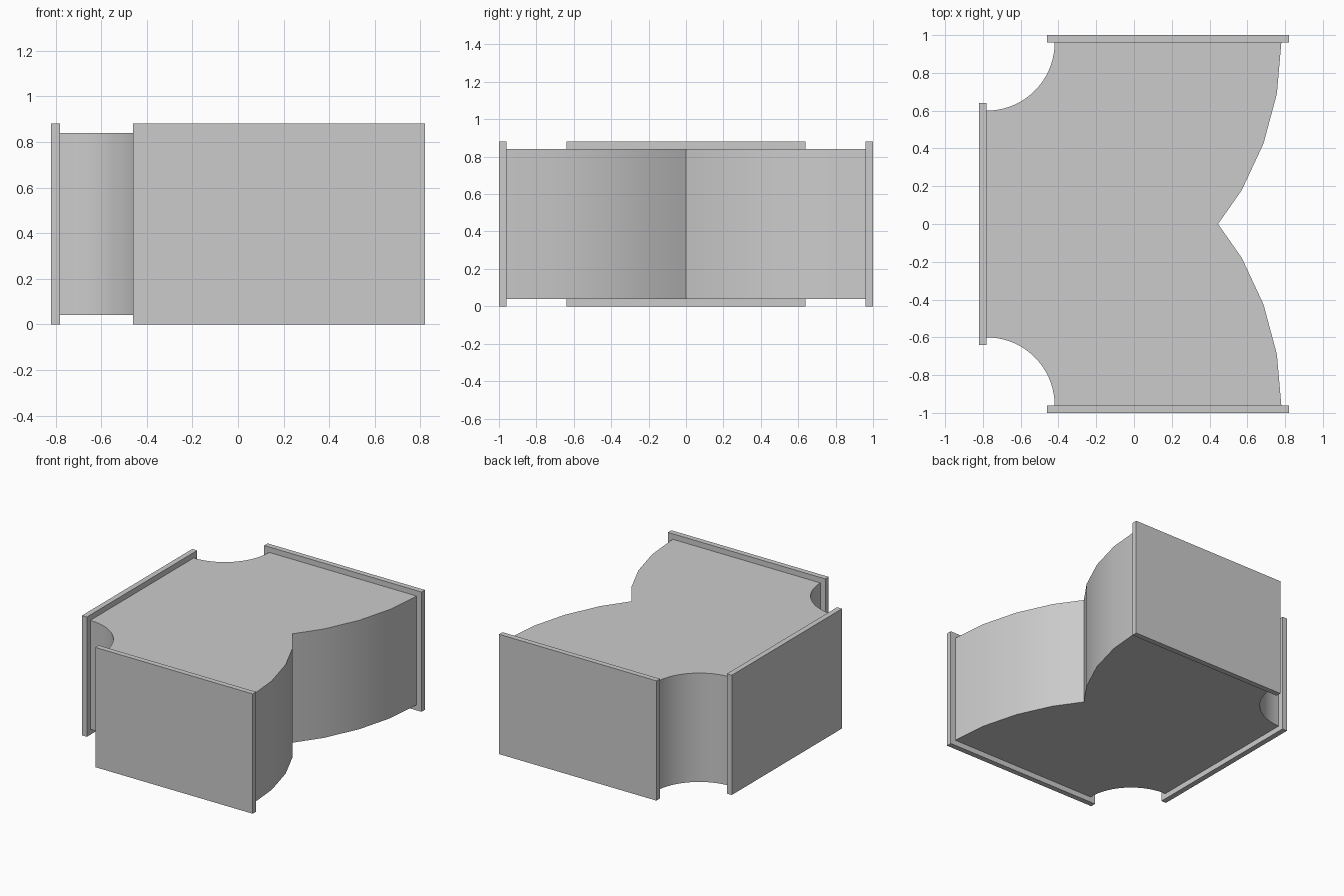
import bpy, bmesh
from math import cos, sin, radians
from mathutils import Vector

cube = bpy.data.objects.get("Cube")
if cube:
    bpy.data.objects.remove(cube, do_unlink=True)

metal = bpy.data.materials.new("plain_grey")
metal.use_nodes = True
grey = (0.6, 0.6, 0.6, 1)
metal.diffuse_color = grey
metal.node_tree.nodes["Principled BSDF"].inputs["Base Color"].default_value = grey

# Shared dimensions of the duct tee
SIDE_X, END_Y = 0.78, 0.96
INNER_R, OUTER_R = 0.36, 1.56
LIP, HEIGHT = 0.04, 0.88


def finish(name, bm):
    bmesh.ops.recalc_face_normals(bm, faces=bm.faces)
    mesh = bpy.data.meshes.new(name)
    bm.to_mesh(mesh)
    bm.free()
    mesh.materials.append(metal)
    obj = bpy.data.objects.new(name, mesh)
    bpy.context.collection.objects.link(obj)
    return obj


def box(name, low, high):
    bm = bmesh.new()
    bmesh.ops.create_cube(bm, size=1)
    low, high = Vector(low), Vector(high)
    for v in bm.verts:
        v.co = (low + high) / 2 + v.co * (high - low)
    return finish(name, bm)


def arc(radius, angles):
    """Points around the front bend centre."""
    return [(-SIDE_X + radius * cos(radians(a)),
             -END_Y + radius * sin(radians(a))) for a in angles]


# Plan outline: front bend, then the same bend mirrored to the back
inner = arc(INNER_R, range(90, -1, -5))
outer = arc(OUTER_R, range(0, 31, 10))
(x0, y0), (x1, y1) = arc(OUTER_R, (30, 40))
crotch = (x0 + (x1 - x0) * -y0 / (y1 - y0), 0)
half = inner + outer
outline = half + [crotch] + [(x, -y) for x, y in reversed(half)]

# Body with two curved branches
bm = bmesh.new()
base = bm.faces.new([bm.verts.new((x, y, LIP)) for x, y in outline])
extruded = bmesh.ops.extrude_face_region(bm, geom=[base], use_keep_orig=True)
top = [g for g in extruded["geom"] if isinstance(g, bmesh.types.BMVert)]
bmesh.ops.translate(bm, verts=top, vec=(0, 0, HEIGHT - 2 * LIP))
body = finish("duct_body", bm)
bpy.context.view_layer.objects.active = body
body.select_set(True)
bpy.ops.object.shade_smooth_by_angle(angle=radians(30))

# Flange plates on the three openings
for name, side in (("front_flange", -1), ("back_flange", 1)):
    ys = sorted((side * END_Y, side * (END_Y + LIP)))
    box(name, (-SIDE_X + INNER_R - LIP, ys[0], 0), (SIDE_X + LIP, ys[1], HEIGHT))
reach = END_Y - INNER_R + LIP
box("right_flange", (-SIDE_X - LIP, -reach, 0), (-SIDE_X, reach, HEIGHT))
